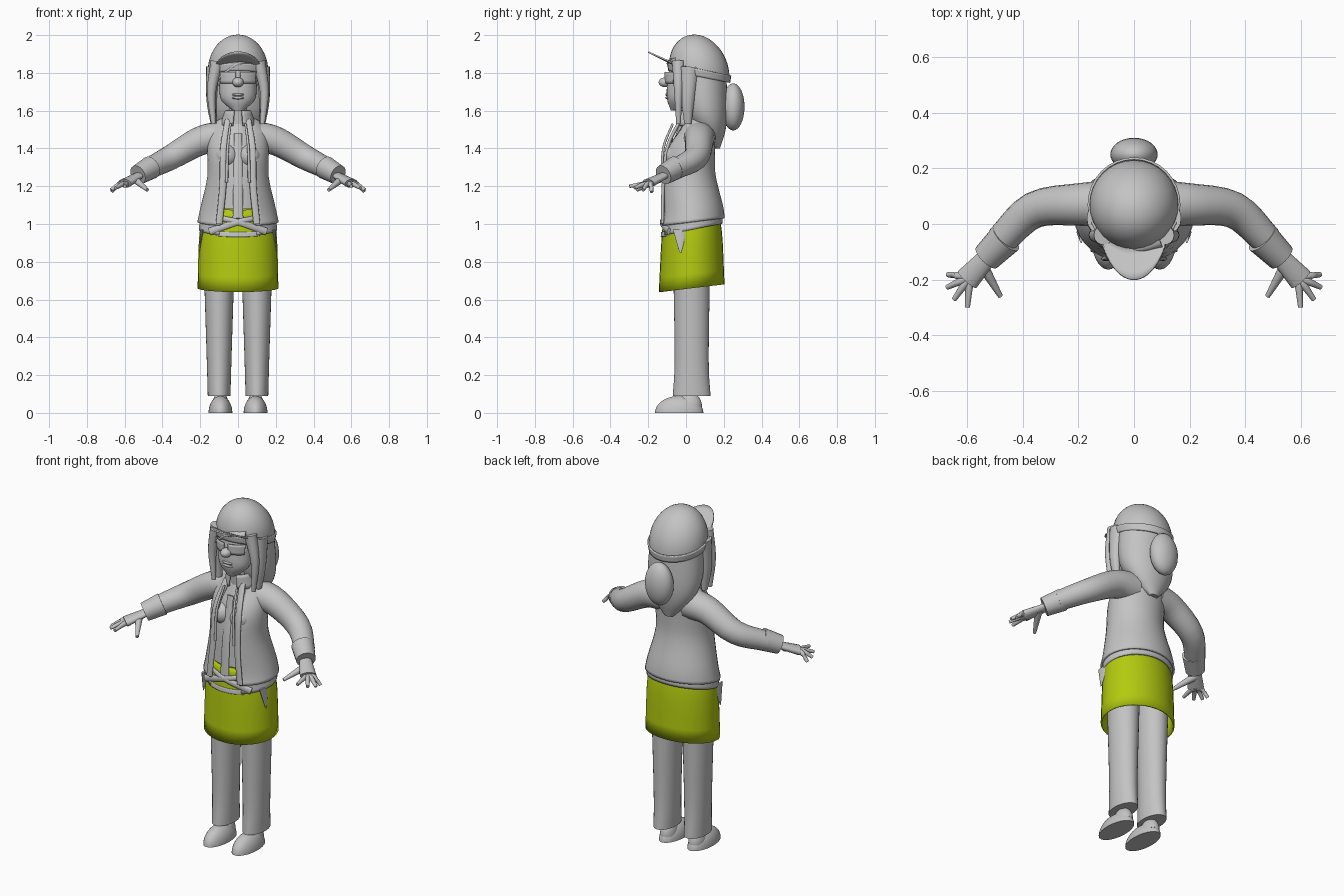
import bpy, bmesh, math
from mathutils import Vector

if bpy.data.objects.get("Cube"):
    bpy.data.objects.remove(bpy.data.objects["Cube"], do_unlink=True)


def material(name, colour):
    mat = bpy.data.materials.new(name)
    mat.use_nodes = True
    mat.diffuse_color = colour
    mat.node_tree.nodes["Principled BSDF"].inputs["Base Color"].default_value = colour
    return mat


GREY = material("plain grey", (.55, .55, .55, 1))
LIME = material("lime green", (.45, .59, .005, 1))


def spline(keys, steps=4):
    """Pass a smooth curve through a few keys of any dimension."""
    keys = [Vector(key) for key in keys]
    padded = [keys[0] * 2 - keys[1], *keys, keys[-1] * 2 - keys[-2]]
    points = []
    for before, start, end, after in zip(padded, padded[1:], padded[2:], padded[3:]):
        for step in range(steps):
            t = step / steps
            bend_in = (end - before) / 2
            bend_out = (after - start) / 2
            cubic = (start - end) * 2 + bend_in + bend_out
            square = (end - start) * 3 - bend_in * 2 - bend_out
            points.append(((cubic * t + square) * t + bend_in) * t + start)
    return points + [keys[-1]]


def skin(name, rings, mat, closed=True, thick=0):
    """Bridge rings of points into one smooth part."""
    bm = bmesh.new()
    rows = [[bm.verts.new(point) for point in ring] for ring in rings]
    count = len(rows[0])
    for lower, upper in zip(rows, rows[1:]):
        for i in range(count if closed else count - 1):
            j = (i + 1) % count
            bm.faces.new((lower[i], lower[j], upper[j], upper[i]))
    if closed and not thick:
        bm.faces.new(rows[0])
        bm.faces.new(rows[-1])
    bmesh.ops.recalc_face_normals(bm, faces=bm.faces)
    mesh = bpy.data.meshes.new(name)
    bm.to_mesh(mesh)
    bm.free()
    mesh.materials.append(mat)
    mesh.shade_smooth()
    mesh.set_sharp_from_angle(angle=math.radians(50))
    part = bpy.data.objects.new(name, mesh)
    bpy.context.collection.objects.link(part)
    if thick:
        solid = part.modifiers.new("thickness", "SOLIDIFY")
        solid.thickness = thick
        solid.offset = 0


def ellipses(name, rings, mat=GREY, arc=None, tilt=0, thick=0, x=0, count=32):
    """Stack ellipses (z, y, half width, half depth); arc is a range of angles from the front."""
    low, high = arc or (0, math.tau)
    spans = count - 1 if arc else count
    angles = [low + (high - low) * i / spans for i in range(count)]
    skin(name, [[(x + wide * math.sin(a), y - deep * math.cos(a), z - tilt * deep * math.cos(a))
                 for a in angles] for z, y, wide, deep in rings], mat, not arc, thick)


def loft(name, *keys, **options):
    ellipses(name, spline(keys), **options)


def ball(name, centre, size, half=False, **options):
    """Ellipsoid, or its upper half."""
    x, y, z = centre
    wide, deep, tall = size
    low = 0 if half else -math.pi / 2
    rings = []
    for i in range(13):
        a = low + (math.pi / 2 - low) * i / 12
        shrink = max(math.cos(a), .03)
        rings.append((z + tall * math.sin(a), y, wide * shrink, deep * shrink))
    ellipses(name, rings, x=x, **options)


def tube(name, *keys, start, end, flat=1, side=1, count=14):
    """Sweep a circle along a curve, from one radius to another; flat scales its second axis."""
    path = spline([(x * side, y, z) for x, y, z in keys])
    last = len(path) - 1
    rings = []
    for i, centre in enumerate(path):
        along = (path[min(i + 1, last)] - path[max(i - 1, 0)]).normalized()
        across = along.cross((0, 1, 0) if abs(along.z) > .7 else (0, 0, 1)).normalized()
        rise = across.cross(along) * flat
        radius = start + (end - start) * i / last
        turns = [math.tau * k / count for k in range(count)]
        rings.append([centre + (across * math.cos(a) + rise * math.sin(a)) * radius for a in turns])
    skin(name, rings, GREY)


def open_front(gap):
    return gap, math.tau - gap


# Head and face
loft("head", (1.6, -.05, .03, .03), (1.66, -.03, .09, .07), (1.74, -.01, .1, .09),
     (1.88, .05, .12, .13))
tube("neck", (0, .03, 1.48), (0, .01, 1.64), start=.06, end=.05)
ball("nose", (0, -.11, 1.75), (.03, .035, .026))
for lip, height in (("upper_lip", 1.685), ("lower_lip", 1.668)):
    ball(lip, (0, -.09, height), (.035, .02, .009))

# Cap with upturned brim
ball("cap", (0, .07, 1.81), (.16, .16, .19), half=True, tilt=-.2)
loft("cap_band", (1.78, .07, .155, .16), (1.82, .07, .163, .166), tilt=-.2, thick=.008)
loft("cap_brim", (1.79, .06, .15, .15), (1.8, .05, .13, .25), arc=(-1.25, 1.25), tilt=-.44,
     thick=.008)

# Hair
loft("back_hair", (1.4, .16, .03, .02), (1.5, .13, .12, .08), (1.62, .1, .16, .12),
     (1.85, .08, .15, .13))
ball("ponytail", (0, .25, 1.62), (.085, .06, .125))
tube("hair_fringe", (.09, -.05, 1.86), (0, -.08, 1.85), (-.1, -.06, 1.77), start=.035, end=.01,
     flat=.6)

for side, tag in ((1, "left"), (-1, "right")):
    def limb(part, *keys, **options):
        tube(f"{tag}_{part}", *keys, side=side, **options)

    # Glasses and hair locks
    loft(f"{tag}_lens", (1.745, -.01, .11, .1), (1.805, 0, .117, .112),
         arc=(.1 * side, .95 * side), thick=.005)
    limb("front_lock", (.11, -.04, 1.86), (.14, -.04, 1.7), (.13, -.04, 1.53), start=.035, end=.012)
    limb("side_hair", (.13, .02, 1.83), (.14, .01, 1.66), (.13, .01, 1.53), start=.04, end=.015,
         flat=1.3)

    # Sleeve and cuff
    limb("sleeve", (.08, .07, 1.46), (.2, .07, 1.44), (.36, .05, 1.35), (.48, -.06, 1.29),
         start=.087, end=.055, count=20)
    limb("cuff", (.46, -.05, 1.3), (.53, -.12, 1.26), start=.062, end=.053, count=20)

    # Hand with fanned fingers
    limb("palm", (.5, -.09, 1.27), (.6, -.2, 1.215), start=.03, end=.045, flat=.55)
    for k, finger in enumerate(("little", "ring", "middle", "index")):
        fan = .1 - .53 * k
        reach = Vector((math.cos(fan), math.sin(fan), 0))
        knuckle = Vector((.59, -.19, 1.21))
        tip = knuckle + reach * (.08 + .01 * k)
        tip.z = 1.17 + .01 * k
        limb(f"{finger}_finger", knuckle, knuckle + reach * .04, tip, start=.018, end=.009)
    limb("thumb", (.55, -.14, 1.24), (.48, -.26, 1.18), start=.022, end=.009)

    # Trouser leg and shoe
    loft(f"{tag}_trouser_leg", (.09, .03, .06, .1), (.3, .03, .066, .09), (.9, .03, .085, .1),
         x=.1 * side)
    ball(f"{tag}_shoe", (.093 * side, -.036, 0), (.063, .128, .09), half=True)
    ball(f"{tag}_shoe_heel", (.093 * side, .02, .03), (.045, .065, .08), half=True)

    # Chest, drawstring, jacket edge and sash ends
    ball(f"{tag}_bust", (.06 * side, -.06, 1.36), (.06, .055, .06))
    limb("drawstring", (.04, -.07, 1.53), (.055, -.12, 1.4), (.06, -.125, 1.22), start=.006,
         end=.008)
    limb("jacket_edge", (.05, -.03, 1.55), (.075, -.1, 1.4), (.08, -.12, 1.2), (.1, -.125, 1),
         start=.02, end=.018, flat=.5)
    limb("sash_end", (.19, -.03, .97), (.205, -.03, .85), start=.008, end=.001, flat=5)
    limb("sash_cross", (.15, -.09, .96), (0, -.13, 1.01), (-.13, -.09, 1.04), start=.011, end=.007,
         flat=1.8)

# Shirt, placket and collar
loft("shirt", (1.08, .015, .16, .127), (1.35, .015, .14, .11), (1.56, .04, .055, .06))
tube("shirt_placket", (0, -.07, 1.48), (0, -.11, 1.25), (0, -.125, 1.03), start=.02, end=.028,
     flat=.3)
loft("collar", (1.52, .03, .09, .08), (1.6, .02, .065, .07), arc=open_front(.3), thick=.01)

# Open jacket with a flared hem
loft("jacket", (1.01, .03, .21, .17), (1.08, .03, .195, .16), (1.25, .01, .157, .14),
     (1.4, .02, .157, .13), (1.51, .06, .14, .095), (1.57, .05, .07, .055),
     arc=open_front(.47), tilt=.12, thick=.012)

# Skirt and waist sash
loft("skirt", (.66, .03, .21, .17), (.95, .03, .2, .155), (1.09, .02, .165, .13), mat=LIME,
     tilt=.12, thick=.008)
loft("waist_sash", (.97, .03, .203, .16), (1.03, .03, .197, .157), arc=open_front(.5), tilt=.2,
     thick=.01)
loft("front_sash", (.96, .03, .203, .16), (.985, .03, .2, .157), arc=(-.6, .6), tilt=.18,
     thick=.008)
